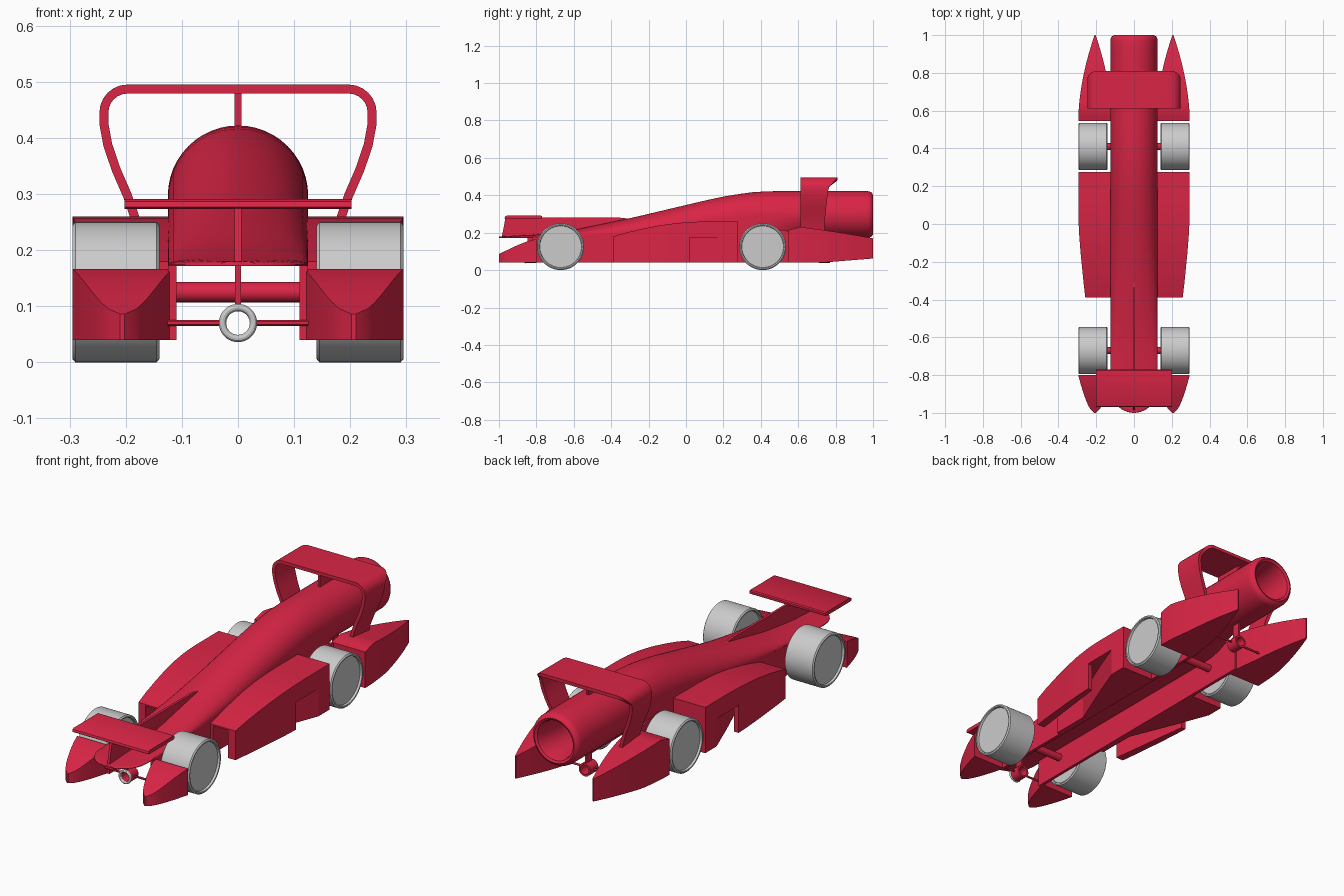
import bpy, bmesh, math
from math import sin, cos, pi, sqrt

if "Cube" in bpy.data.objects:
    bpy.data.objects.remove(bpy.data.objects["Cube"])

red = bpy.data.materials.new("red_paint")
red.diffuse_color = (0.7, 0.018, 0.06, 1)
red.use_nodes = True
red.node_tree.nodes["Principled BSDF"].inputs["Base Color"].default_value = red.diffuse_color


def make(name, bm, mirror=False, paint=True):
    bmesh.ops.recalc_face_normals(bm, faces=bm.faces)
    me = bpy.data.meshes.new(name)
    bm.to_mesh(me)
    bm.free()
    ob = bpy.data.objects.new(name, me)
    bpy.context.collection.objects.link(ob)
    if paint:
        me.materials.append(red)
    if mirror:
        ob.modifiers.new("Mirror", 'MIRROR')
    return ob


def loft(name, rings, mirror=False, paint=True, closed=False):
    """Skin a list of equal-length point rings; cap the ends or close the loop."""
    bm = bmesh.new()
    vs = [[bm.verts.new(p) for p in r] for r in rings]
    n = len(vs[0])
    pairs = list(zip(vs, vs[1:])) + ([(vs[-1], vs[0])] if closed else [])
    for a, b in pairs:
        for i in range(n):
            bm.faces.new((a[i], a[(i + 1) % n], b[(i + 1) % n], b[i]))
    if not closed:
        bm.faces.new(vs[0])
        bm.faces.new(vs[-1])
    return make(name, bm, mirror, paint)


def rect_loft(name, rows):
    """Rows of y, x inner, x outer, z bottom, z top; mirrored across x."""
    return loft(name, [[(a, y, b), (c, y, b), (c, y, d), (a, y, d)]
                       for y, a, c, b, d in rows], mirror=True)


def side_plate(name, profile, x0, x1, mirror=False):
    return loft(name, [[(x, y, z) for y, z in profile] for x in (x0, x1)], mirror)


def turned(name, profile, axis, centre, n=48, **kw):
    """Lathe (position, radius) pairs along the x or y axis."""
    rings = []
    for p, r in profile:
        ring = []
        for i in range(n):
            u, v = r * cos(2 * pi * i / n), r * sin(2 * pi * i / n)
            if axis == 'x':
                ring.append((p, centre[0] + u, centre[1] + v))
            else:
                ring.append((centre[0] + u, p, centre[1] + v))
        rings.append(ring)
    return loft(name, rings, **kw)


# Fuselage: rounded top, flat underside at the front, round jet tube at the rear
def lerp_table(t, y):
    for (y0, v0), (y1, v1) in zip(t, t[1:]):
        if y <= y1:
            return v0 + (v1 - v0) * (y - y0) / (y1 - y0)
    return t[-1][1]


TOP = [(-1, .18), (-.8, .19), (-.6, .215), (-.3, .277), (0, .348), (.15, .383),
       (.25, .402), (.35, .416), (.45, .422), (1, .422)]
SHOULDER = [(-1, .2), (-.5, .25), (.3, .5), (1, .5)]
ROUND = [(-1, 0), (.4, 0), (.6, 1), (1, 1)]
BOTTOM = .172


def section(y, hw):
    top = lerp_table(TOP, y)
    zs = BOTTOM + (top - BOTTOM) * lerp_table(SHOULDER, y)
    m = lerp_table(ROUND, y)
    pts = []
    for i in range(48):
        c, s = cos(2 * pi * i / 48), sin(2 * pi * i / 48)
        if s < -1e-6:
            k = max(abs(c), abs(s))
            c, s = c * m + c / k * (1 - m), s * m + s / k * (1 - m)
        pts.append((hw * c, y, zs + s * ((top - zs) if s > 0 else (zs - BOTTOM))))
    return pts


rings = []
for a in (4, 15, 30, 45, 60, 75, 90):
    t = math.radians(a)
    rings.append(section(-.875 - .125 * cos(t), .125 * sin(t)))
for i in range(1, 31):
    rings.append(section(-.875 + i * 1.845 / 30, .125))
for y, r in ((.982, .123), (.993, .117), (1, .106), (.994, .095), (.98, .09), (.85, .085), (.55, .08)):
    rings.append([(r * cos(2 * pi * i / 48), y, .297 + r * sin(2 * pi * i / 48)) for i in range(48)])
loft("fuselage", rings)

# Lower side rails under the fuselage
side_plate("lower_rails", [(-.82, .04), (.6, .04), (.6, .2), (.3, .25), (-.3, .2), (-.82, .174)],
           .11, .125, mirror=True)

# Side pods with an air duct leaving through the flank
pods = rect_loft("side_pods", [
    (-.388, .12, .258, .04, .18), (-.32, .12, .266, .04, .2), (-.24, .12, .274, .04, .219),
    (-.15, .12, .283, .04, .237), (-.06, .12, .29, .04, .25), (.02, .12, .294, .04, .257),
    (.1, .12, .295, .04, .26), (.275, .12, .295, .04, .26)])
plan = [(.14, -.42), (.215, -.42), (.27, .02), (.33, .02), (.33, .19), (.295, .19), (.23, .02), (.14, -.2)]
duct = loft("duct_cutter", [[(x, y, z) for x, y in plan] for z in (0, .173)])
duct.hide_render = True
duct.hide_viewport = True
cut = pods.modifiers.new("Duct", 'BOOLEAN')
cut.operation = 'DIFFERENCE'
cut.object = duct
cut.solver = 'EXACT'
pods.modifiers.move(1, 0)

# Pointed fairings ahead of the front wheels
rows = []
for i in range(11):
    f = i / 10
    w = .004 + .085 * f ** .6
    rows.append((-1 + .2 * f, .206 - w, .206 + w, .04, .086 + .06 * sin(f * pi / 2) + .02 * f * f))
rect_loft("front_fairings", rows)

# Long pointed fairings behind the rear wheels
rows = []
for i in range(15):
    f = i / 14
    y = .545 + .455 * f
    w = .003 + .086 * (1 - f ** 1.8)
    zt = .235 - .065 * f ** 1.3 - (.022 * (1 - f * 14 / 2) if i < 2 else 0)
    rows.append((y, .206 - w, .206 + w, .04 + .022 * max(0, (f - .4) / .6), zt))
rect_loft("rear_fairings", rows)

# Wheels with recessed hubs, and axles
for label, y in (("front", -.67), ("rear", .41)):
    turned(label + "_wheels", [(.152, .111), (.141, .113), (.14, .119), (.145, .125), (.29, .125),
                               (.295, .119), (.294, .113), (.284, .111)],
           'x', (y, .125), 64, mirror=True, paint=False)
    turned(label + "_axle", [(-.16, .018), (.16, .018)], 'x', (y, .125), 24)

# Front wing and its centre fin
side_plate("front_wing", [(-.97, .277), (-.965, .273), (-.775, .273), (-.77, .277),
                          (-.77, .287), (-.775, .291), (-.96, .291), (-.967, .287)], -.202, .202)
side_plate("nose_fin", [(-.985, .176), (-.3, .176), (-.3, .274), (-.35, .28), (-.965, .28)], -.006, .006)

# Rear hoop wing
half = [(.168, .2, .74), (.18, .247, .74), (.197, .297, .745), (.217, .343, .75), (.232, .387, .755),
        (.239, .425, .76)]
for a in range(0, 91, 15):
    t = math.radians(a)
    half.append((.197 + .042 * cos(t), .445 + .042 * sin(t), .765 + .045 * sin(t)))
path = half + [(-x, z, y) for x, z, y in reversed(half)]
rings = []
for i, (x, z, y) in enumerate(path):
    a, b = path[max(i - 1, 0)], path[min(i + 1, len(path) - 1)]
    dx, dz = b[0] - a[0], b[1] - a[1]
    d = sqrt(dx * dx + dz * dz) / .008
    nx, nz = -dz / d, dx / d
    rings.append([(x + nx, .612, z + nz), (x - nx, .612, z - nz), (x - nx, y, z - nz), (x + nx, y, z + nz)])
loft("rear_hoop_wing", rings)
side_plate("hoop_strut", [(.615, .4), (.74, .4), (.76, .485), (.615, .485)], -.006, .006)

# Guide tubes under the nose and tail, with cross rods and struts
for label, y0, y1 in (("front", -.855, -.80), ("rear", .71, .77)):
    turned(label + "_guide_tube", [(y0, .022), (y0, .031), (y1, .031), (y1, .022)],
           'y', (0, .07), 32, closed=True)
    ym = (y0 + y1) / 2
    for s, tag in ((-1, "left"), (1, "right")):
        turned(f"{label}_{tag}_rod", [(s * .026, .005), (s * .145, .005)], 'x', (ym, .07), 12)
    side_plate(label + "_guide_strut", [(ym - .02, .098), (ym + .02, .098), (ym + .02, .18), (ym - .02, .18)],
               -.005, .005)
bpy.ops.mesh.primitive_torus_add(major_radius=.0275, minor_radius=.0065, major_segments=40,
                                 minor_segments=12, location=(0, -.857, .07), rotation=(pi / 2, 0, 0))
bpy.context.object.name = "front_guide_ring"

# Smooth curved surfaces, keep edges crisp
bpy.ops.object.select_all(action='DESELECT')
for ob in bpy.context.collection.objects:
    if ob != duct:
        ob.select_set(True)
bpy.context.view_layer.objects.active = pods
bpy.ops.object.shade_smooth_by_angle()
